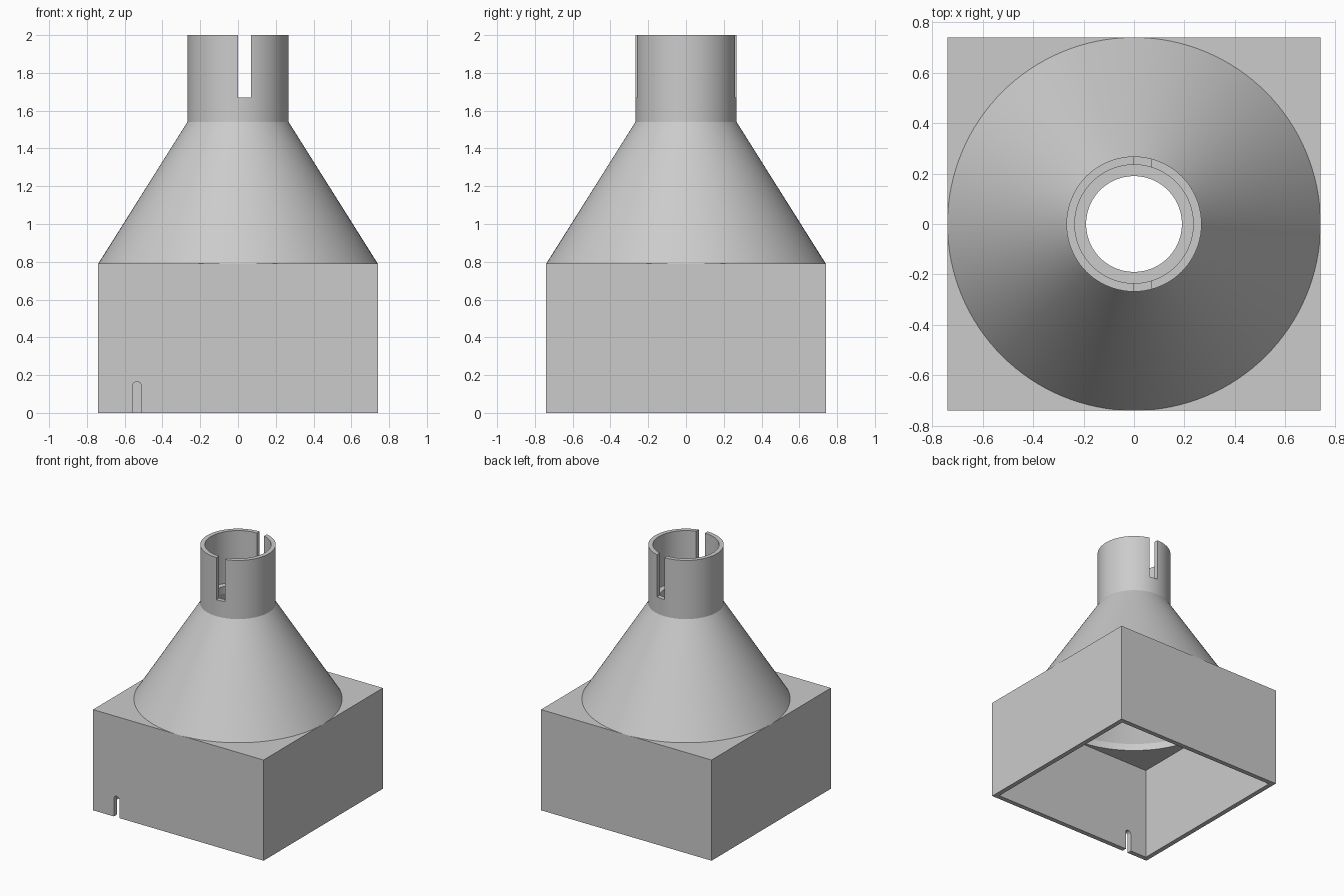
import bpy
import bmesh
from math import pi, sin, cos, radians
from mathutils import Matrix, Vector

old = bpy.data.objects.get("Cube")
if old:
    bpy.data.objects.remove(old, do_unlink=True)

# Main dimensions
HALF, WALL = 0.74, 0.037
BOX_TOP, CEILING = 0.79, 0.735
CONE_TOP, LEDGE, TOP = 1.54, 1.595, 2.0
MOUTH, BORE, TUBE_IN, TUBE_OUT = 0.695, 0.19, 0.235, 0.268
SEGMENTS = 128

grey = bpy.data.materials.new("plain grey")
grey.use_nodes = True
colour = (0.6, 0.6, 0.6, 1)
grey.diffuse_color = colour
grey.node_tree.nodes["Principled BSDF"].inputs["Base Color"].default_value = colour


def make_object(name, bm):
    bmesh.ops.recalc_face_normals(bm, faces=bm.faces)
    mesh = bpy.data.meshes.new(name)
    bm.to_mesh(mesh)
    bm.free()
    obj = bpy.data.objects.new(name, mesh)
    bpy.context.collection.objects.link(obj)
    mesh.materials.append(grey)
    return obj


def block(name, low, high):
    low, high = Vector(low), Vector(high)
    bm = bmesh.new()
    bmesh.ops.create_cube(bm, size=1, matrix=Matrix.Translation((low + high) / 2)
                          @ Matrix.Diagonal((*(high - low), 1)))
    return make_object(name, bm)


def lathe(name, profile):
    """Revolve a closed (radius, height) outline about the z axis."""
    bm = bmesh.new()
    rings = []
    for i in range(SEGMENTS):
        a = 2 * pi * i / SEGMENTS
        rings.append([bm.verts.new((r * cos(a), r * sin(a), z)) for r, z in profile])
    n = len(profile)
    for i, ring in enumerate(rings):
        after = rings[(i + 1) % SEGMENTS]
        for j in range(n):
            k = (j + 1) % n
            bm.faces.new((ring[j], after[j], after[k], ring[k]))
    return make_object(name, bm)


def extrude_y(name, outline, y0, y1):
    """Extrude an (x, z) outline along y."""
    bm = bmesh.new()
    face = bm.faces.new([bm.verts.new((x, y0, z)) for x, z in outline])
    moved = bmesh.ops.extrude_face_region(bm, geom=[face])["geom"]
    verts = [v for v in moved if isinstance(v, bmesh.types.BMVert)]
    bmesh.ops.translate(bm, verts=verts, vec=(0, y1 - y0, 0))
    return make_object(name, bm)


def cut(target, cutter):
    cutter.hide_render = True
    mod = target.modifiers.new("cut", "BOOLEAN")
    mod.operation, mod.solver, mod.object = "DIFFERENCE", "EXACT", cutter
    bpy.context.view_layer.objects.active = target
    bpy.ops.object.modifier_apply(modifier=mod.name)
    bpy.data.objects.remove(cutter, do_unlink=True)


# Square housing, open below, with a round opening in its ceiling
housing = block("square_housing", (-HALF, -HALF, 0), (HALF, HALF, BOX_TOP))
inner = HALF - WALL
cut(housing, block("cavity_cutter", (-inner, -inner, -0.1), (inner, inner, CEILING)))
bm = bmesh.new()
bmesh.ops.create_cone(bm, cap_ends=True, segments=SEGMENTS, radius1=MOUTH, radius2=MOUTH,
                      depth=0.4, matrix=Matrix.Translation((0, 0, BOX_TOP)))
cut(housing, make_object("opening_cutter", bm))

# Round-topped cable notch in the front wall
notch_x, notch_r, notch_top = -0.535, 0.024, 0.165
arch = [(notch_x + notch_r * cos(radians(a)), notch_top - notch_r + notch_r * sin(radians(a)))
        for a in range(0, 181, 15)]
outline = [(notch_x + notch_r, -0.1)] + arch + [(notch_x - notch_r, -0.1)]
cut(housing, extrude_y("notch_cutter", outline, -HALF - 0.1, -HALF + 0.1))

# Hollow funnel and socket tube with an inner ledge
funnel = lathe("funnel_and_tube", [
    (HALF, BOX_TOP), (TUBE_OUT, CONE_TOP), (TUBE_OUT, TOP), (TUBE_IN, TOP),
    (TUBE_IN, LEDGE), (BORE, LEDGE), (BORE, CONE_TOP), (MOUTH, BOX_TOP)])

# Slot through the front and back of the tube
cut(funnel, block("slot_cutter", (0, -0.5, 1.67), (0.07, 0.5, TOP + 0.1)))

# Smooth round surfaces, crisp edges
for obj in (housing, funnel):
    bpy.ops.object.select_all(action="DESELECT")
    obj.select_set(True)
    bpy.context.view_layer.objects.active = obj
    bpy.ops.object.shade_smooth_by_angle(angle=radians(25))
